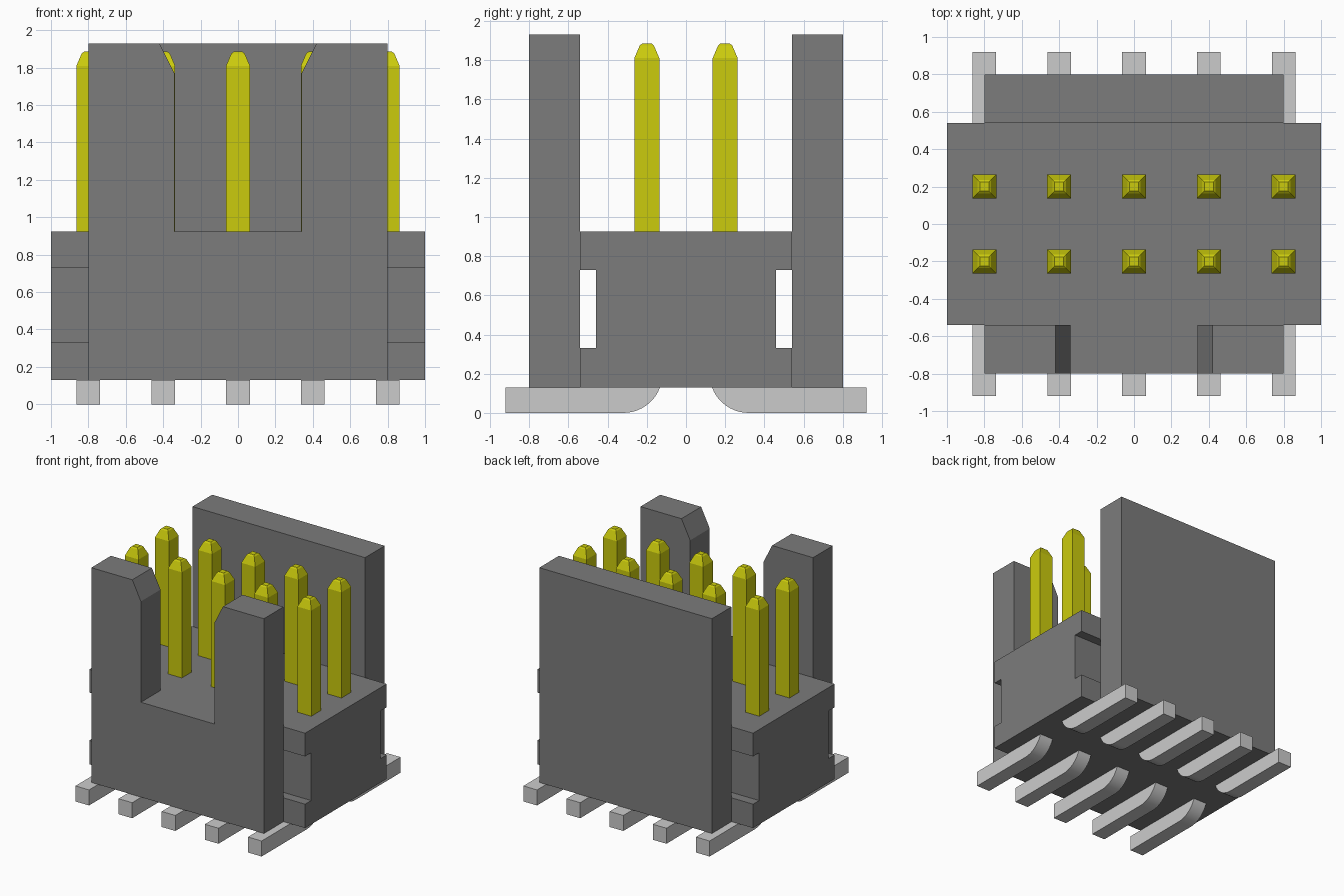
import bpy, bmesh, math
from mathutils import Vector

if "Cube" in bpy.data.objects:
    bpy.data.objects.remove(bpy.data.objects["Cube"], do_unlink=True)


def material(name, rgb, rough=0.5):
    m = bpy.data.materials.new(name)
    m.use_nodes = True
    m.diffuse_color = (*rgb, 1)
    bsdf = m.node_tree.nodes["Principled BSDF"]
    bsdf.inputs["Base Color"].default_value = (*rgb, 1)
    bsdf.inputs["Roughness"].default_value = rough
    return m


GREY = material("grey plastic", (0.2, 0.2, 0.2))
GOLD = material("yellow contact", (0.6, 0.6, 0.004))
TIN = material("light grey metal", (0.6, 0.6, 0.6))


def finish(name, bm, mat):
    bmesh.ops.recalc_face_normals(bm, faces=bm.faces)
    me = bpy.data.meshes.new(name)
    bm.to_mesh(me)
    bm.free()
    me.materials.append(mat)
    ob = bpy.data.objects.new(name, me)
    bpy.context.collection.objects.link(ob)
    return ob


def extrude(name, profile, axis, start, end, mat):
    """Extrude a 2D profile along x (profile is y,z) or along y (profile is x,z)."""
    bm = bmesh.new()
    place = (lambda a, b: (start, a, b)) if axis == "x" else (lambda a, b: (a, start, b))
    face = bm.faces.new([bm.verts.new(place(a, b)) for a, b in profile])
    ext = bmesh.ops.extrude_face_region(bm, geom=[face])
    move = Vector((end - start, 0, 0) if axis == "x" else (0, end - start, 0))
    bmesh.ops.translate(bm, vec=move,
                        verts=[v for v in ext["geom"] if isinstance(v, bmesh.types.BMVert)])
    return finish(name, bm, mat)


BASE, DECK, TOP = 0.13, 0.925, 1.93

# Core block, with a groove running along both long sides
half = [(0.54, BASE), (0.54, 0.33), (0.46, 0.33), (0.46, 0.73), (0.54, 0.73), (0.54, DECK)]
extrude("core_block", half + [(-y, z) for y, z in reversed(half)], "x", -1, 1, GREY)

# Plain back wall
extrude("back_wall", [(-0.8, BASE), (0.8, BASE), (0.8, TOP), (-0.8, TOP)],
        "y", 0.54, 0.8, GREY)

# Front wall with a keying slot that flares at the top
half = [(0.8, BASE), (0.8, TOP), (0.42, TOP), (0.34, 1.77), (0.34, DECK)]
extrude("front_wall", half + [(-x, z) for x, z in reversed(half)],
        "y", -0.8, -0.54, GREY)


def pin(name, x, y):
    """Square contact pin with a tapered, blunted tip."""
    bm = bmesh.new()
    rings = []
    for r, z in [(0.064, DECK - 0.05), (0.064, 1.81), (0.036, 1.875), (0.024, 1.885)]:
        rings.append([bm.verts.new((x + r * sx, y + r * sy, z))
                      for sx, sy in ((-1, -1), (1, -1), (1, 1), (-1, 1))])
    for lo, hi in zip(rings, rings[1:]):
        for i in range(4):
            j = (i + 1) % 4
            bm.faces.new((lo[i], lo[j], hi[j], hi[i]))
    bm.faces.new(rings[0])
    bm.faces.new(rings[-1])
    finish(name, bm, GOLD)


# Solder tail profile: flat foot with a rounded inner heel
heel = []
low = math.asin(0.07 / 0.2)
for i in range(11):
    a = math.pi * 1.5 + (math.pi + low - math.pi * 1.5) * i / 10
    heel.append((0.32 + 0.2 * math.cos(a), 0.2 + 0.2 * math.sin(a)))
tail = [(0.92, BASE), (0.92, 0)] + heel

# Two rows of five contacts
for side, row in ((-1, "front"), (1, "back")):
    for i in range(5):
        x = (i - 2) * 0.4
        pin(f"{row}_pin_{i + 1}", x, side * 0.2)
        ob = extrude(f"{row}_tail_{i + 1}", [(side * y, z) for y, z in tail],
                     "x", x - 0.063, x + 0.063, TIN)
        # Smooth only the rounded heel
        bpy.ops.object.select_all(action="DESELECT")
        bpy.context.view_layer.objects.active = ob
        ob.select_set(True)
        bpy.ops.object.shade_smooth_by_angle(angle=math.radians(30))
